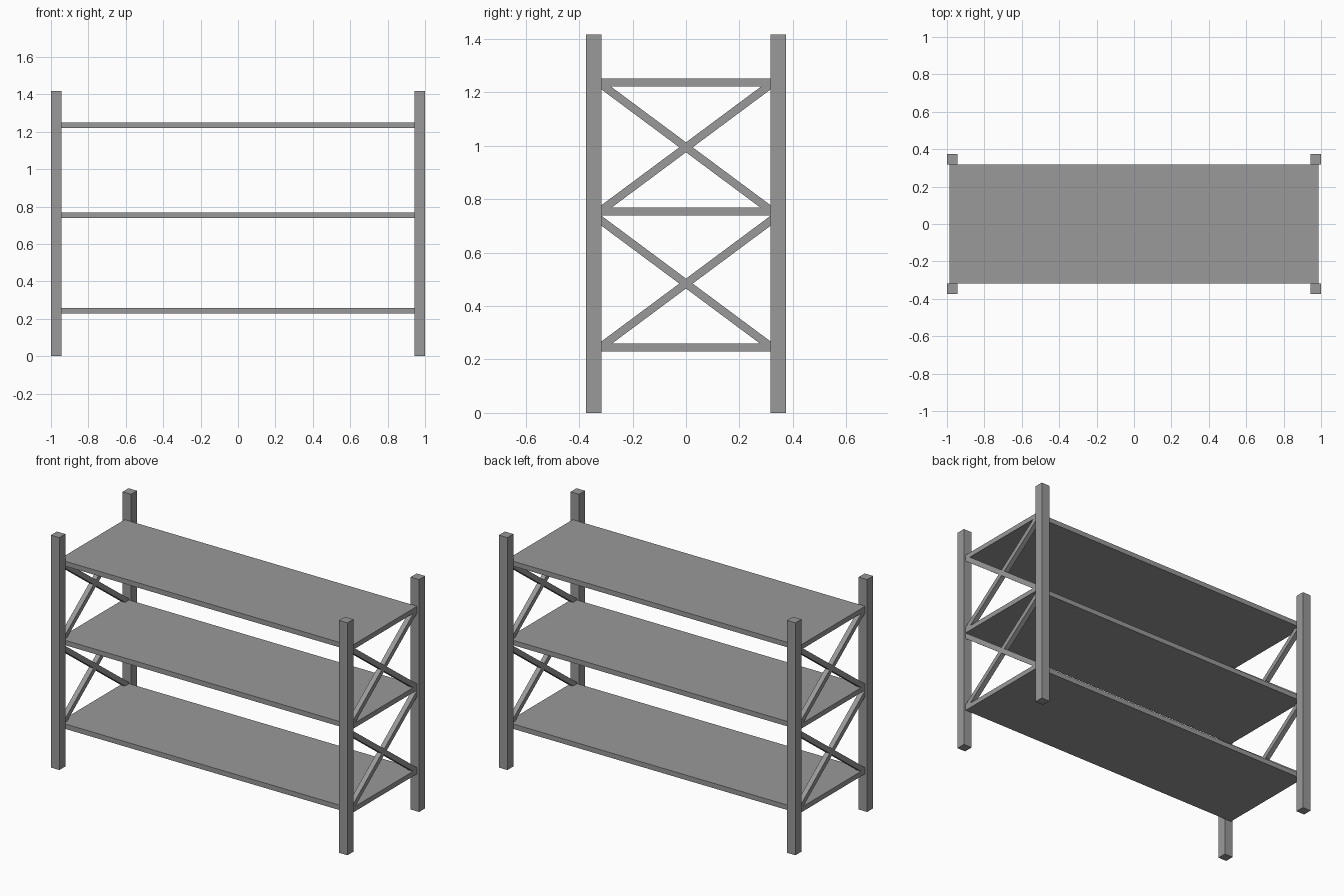
import bpy
from math import atan2, hypot
from mathutils import Matrix, Vector

default = bpy.data.objects.get("Cube")
if default:
    bpy.data.objects.remove(default, do_unlink=True)

# One plain grey for the whole rack
GREY = (0.32, 0.32, 0.32, 1)
grey = bpy.data.materials.new("rack_grey")
grey.use_nodes = True
grey.diffuse_color = GREY
grey.node_tree.nodes["Principled BSDF"].inputs["Base Color"].default_value = GREY

HEIGHT = 1.417
POST = 0.057
POST_X, POST_Y = 1 - POST / 2, 0.374 - POST / 2
INNER_Y = POST_Y - POST / 2
BAR = 0.03


def box(name, centre, size, tilt=0):
    """Box of the given size, tilted about the x axis."""
    bpy.ops.mesh.primitive_cube_add(size=1)
    obj = bpy.context.object
    obj.name = name
    obj.data.transform(Matrix.Rotation(tilt, 4, "X") @ Matrix.Diagonal((*size, 1)))
    obj.location = Vector(centre)
    obj.data.materials.append(grey)
    return obj


# Shelves, with their ends flush with the braces
for name, z in (("bottom", 0.244), ("middle", 0.754), ("top", 1.236)):
    box(name + "_shelf", (0, 0, z), (2 * POST_X + BAR, 2 * INNER_Y, BAR))

for side, sx in (("left", 1), ("right", -1)):
    # Corner posts
    for end, sy in (("front", -1), ("back", 1)):
        box(f"{end}_{side}_post", (sx * POST_X, sy * POST_Y, HEIGHT / 2),
            (POST, POST, HEIGHT))

    # Crossed braces between the posts, ends buried in them
    half_y, half_z = INNER_Y + 0.01, 0.243
    for level, z in (("lower", 0.484), ("upper", 0.994)):
        for direction, slope in (("rising", 1), ("falling", -1)):
            box(f"{level}_{side}_{direction}_brace", (sx * POST_X, 0, z),
                (BAR, 2 * hypot(half_y, half_z), BAR),
                slope * atan2(half_z, half_y))
